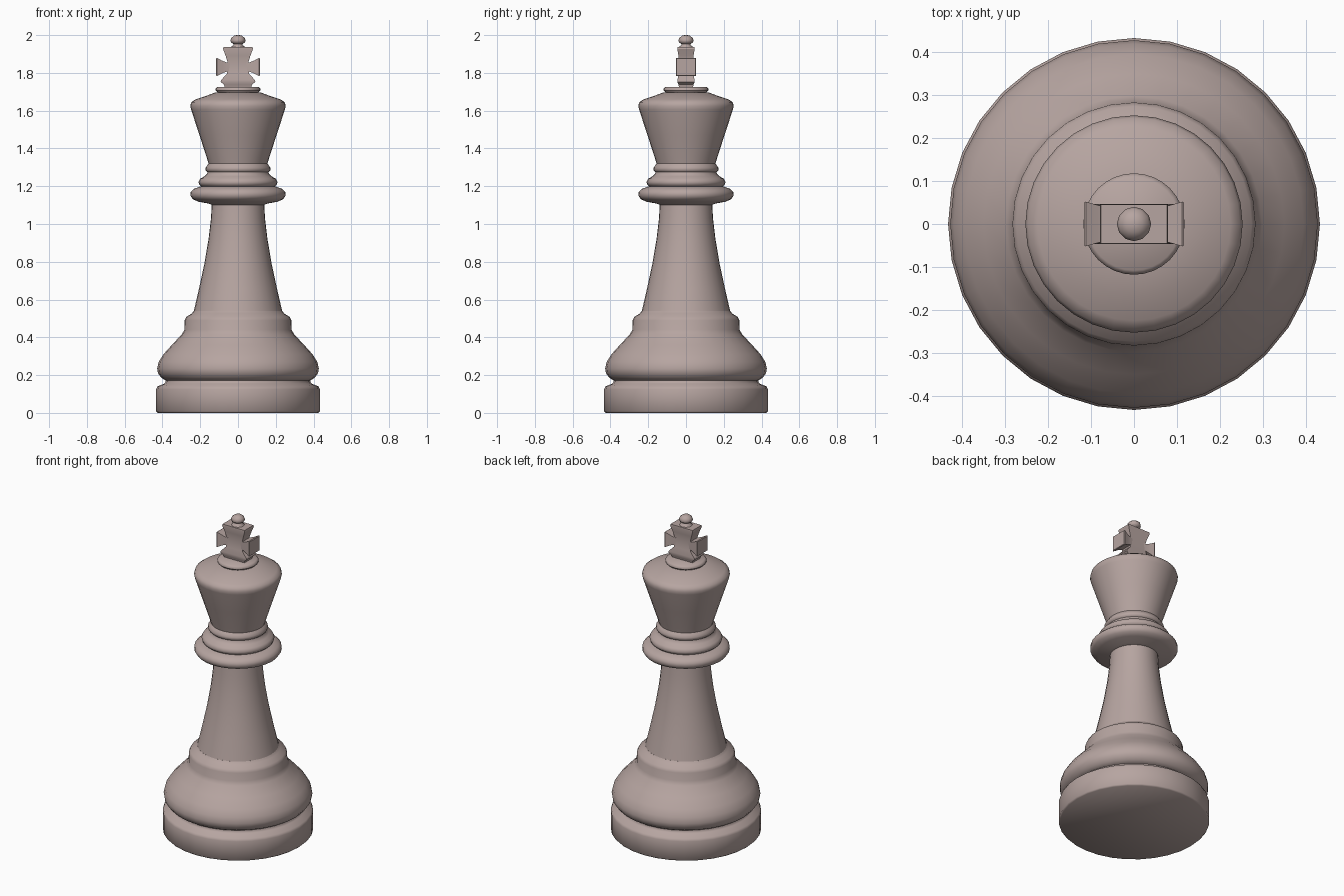
import bpy, bmesh, math

mat = bpy.data.materials.new("warm grey")
mat.diffuse_color = (0.47, 0.375, 0.355, 1)


def finish(name, verts, faces, angle):
    mesh = bpy.data.meshes.new(name)
    mesh.from_pydata(verts, [], faces)
    bm = bmesh.new()
    bm.from_mesh(mesh)
    bmesh.ops.recalc_face_normals(bm, faces=bm.faces)
    bm.to_mesh(mesh)
    bm.free()
    mesh.materials.append(mat)
    obj = bpy.data.objects.new(name, mesh)
    bpy.context.collection.objects.link(obj)
    bpy.ops.object.select_all(action='DESELECT')
    obj.select_set(True)
    bpy.context.view_layer.objects.active = obj
    bpy.ops.object.shade_smooth_by_angle(angle=math.radians(angle))
    return obj


def loft(name, rings, angle):
    """Skin equal-length rings of points and cap both ends."""
    n = len(rings[0])
    faces = [(k * n + i, k * n + (i + 1) % n, (k + 1) * n + (i + 1) % n, (k + 1) * n + i)
             for k in range(len(rings) - 1) for i in range(n)]
    faces += [tuple(range(n)), tuple(range((len(rings) - 1) * n, len(rings) * n))]
    return finish(name, [p for ring in rings for p in ring], faces, angle)


def lathe(name, profile, sides=32, angle=50):
    turn = [2 * math.pi * i / sides for i in range(sides)]
    return loft(name, [[(r * math.cos(a), r * math.sin(a), z) for a in turn]
                       for r, z in profile], angle)


# Foot disc and groove
lathe("foot", [(0.425, 0), (0.433, 0.008), (0.433, 0.125), (0.427, 0.14),
               (0.39, 0.155), (0.383, 0.165), (0.383, 0.185)])
# Rounded bell with a shoulder
lathe("bell", [(0.383, 0.172), (0.405, 0.185), (0.424, 0.21), (0.428, 0.235),
               (0.42, 0.27), (0.395, 0.31), (0.35, 0.36), (0.298, 0.415),
               (0.284, 0.44), (0.283, 0.49), (0.274, 0.508), (0.245, 0.526),
               (0.234, 0.54)])
# Concave tapering stem
lathe("stem", [(0.236, 0.53), (0.206, 0.66), (0.178, 0.79), (0.156, 0.92),
               (0.143, 1.03), (0.138, 1.12)])
# Stacked collar rings
lathe("collar", [(0.135, 1.1), (0.155, 1.108), (0.21, 1.118), (0.24, 1.132),
                 (0.252, 1.15), (0.25, 1.17), (0.234, 1.186), (0.195, 1.2)])
lathe("middle_ring", [(0.19, 1.195), (0.205, 1.208), (0.21, 1.222), (0.2, 1.24),
                      (0.178, 1.252), (0.163, 1.268), (0.162, 1.28)])
lathe("upper_ring", [(0.16, 1.272), (0.171, 1.283), (0.172, 1.297),
                     (0.163, 1.31), (0.155, 1.322)])
# Flared head with a domed top
lathe("head", [(0.153, 1.31), (0.165, 1.35), (0.204, 1.47), (0.248, 1.605),
               (0.253, 1.625), (0.247, 1.645), (0.225, 1.66), (0.17, 1.678),
               (0.118, 1.697)])
lathe("cross_seat", [(0.108, 1.685), (0.11, 1.7), (0.118, 1.706),
                     (0.118, 1.716), (0.108, 1.726)])


def rect(hx, hy, z):
    return [(-hx, -hy, z), (hx, -hy, z), (hx, hy, z), (-hx, hy, z)]


# Cross: waisted post and two flared side arms
loft("cross_post", [rect(0.07, 0.036, 1.72), rect(0.074, 0.04, 1.738),
                    rect(0.092, 0.046, 1.752), rect(0.09, 0.046, 1.762),
                    rect(0.058, 0.038, 1.795), rect(0.056, 0.037, 1.86),
                    rect(0.066, 0.04, 1.892), rect(0.079, 0.046, 1.926),
                    rect(0.077, 0.045, 1.936)], 30)
for side, name in ((-1, "left_cross_arm"), (1, "right_cross_arm")):
    rings = [[(side * x, y, 1.831 + z) for y, z in ((-d, -h), (d, -h), (d, h), (-d, h))]
             for x, d, h in ((0.03, 0.036, 0.022), (0.062, 0.039, 0.025),
                             (0.085, 0.044, 0.034), (0.112, 0.052, 0.048),
                             (0.117, 0.05, 0.045))]
    loft(name, rings, 30)

# Finial knob
lathe("finial", [(0.04, 1.93), (0.037, 1.938), (0.024, 1.947), (0.023, 1.953),
                 (0.037, 1.961), (0.04, 1.972), (0.035, 1.986), (0.02, 1.997),
                 (0.006, 2.0)], 12)
